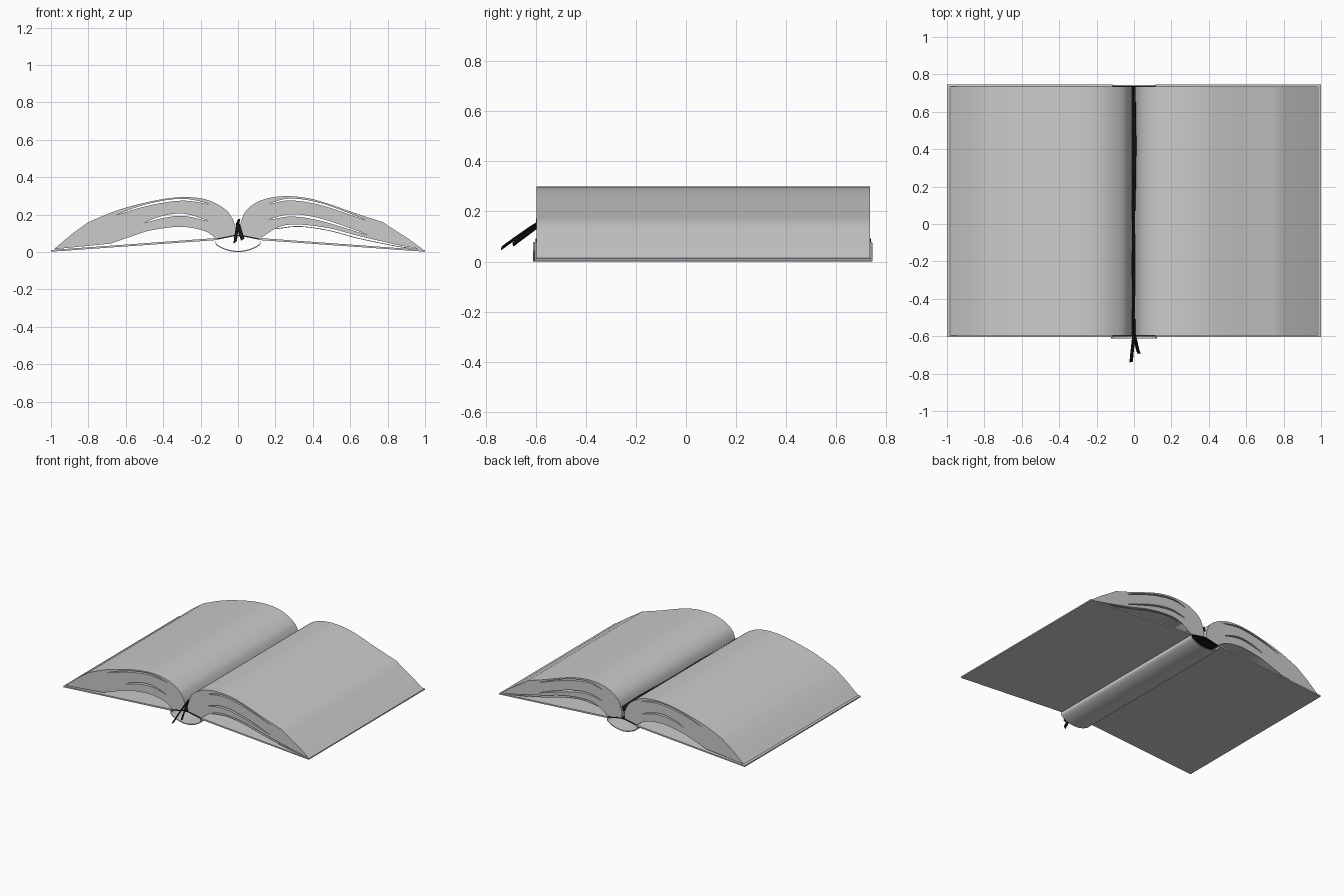
import bpy
import math
from mathutils import Vector

if "Cube" in bpy.data.objects:
    bpy.data.objects.remove(bpy.data.objects["Cube"])


def material(name, v):
    m = bpy.data.materials.new(name)
    m.diffuse_color = (v, v, v, 1)
    m.use_nodes = True
    m.node_tree.nodes["Principled BSDF"].inputs["Base Color"].default_value = m.diffuse_color
    return m


GREY = material("light grey", 0.6)
BLACK = material("ribbon black", 0.008)


def smooth(pts, n=5):
    """Catmull-Rom curve through 2D points."""
    p = [Vector(q) for q in pts]
    p = [2 * p[0] - p[1]] + p + [2 * p[-1] - p[-2]]
    out = []
    for i in range(1, len(p) - 2):
        a, b, c, d = p[i - 1:i + 3]
        for k in range(n):
            t = k / n
            out.append(0.5 * (2 * b + (c - a) * t + (2 * a - 5 * b + 4 * c - d) * t * t
                              + (3 * b - a - 3 * c + d) * t ** 3))
    return [tuple(q) for q in out + [p[-2]]]


def finish(ob, angle=20):
    bpy.ops.object.select_all(action='DESELECT')
    ob.select_set(True)
    bpy.context.view_layer.objects.active = ob
    bpy.ops.object.shade_smooth_by_angle(angle=math.radians(angle))


def extrude(name, loops, y0, y1, mat):
    """Fill x-z outlines (inner loops become holes) and extrude them along y."""
    cu = bpy.data.curves.new(name, 'CURVE')
    cu.dimensions = '2D'
    cu.fill_mode = 'BOTH'
    cu.extrude = (y1 - y0) / 2
    for loop in loops:
        s = cu.splines.new('POLY')
        s.points.add(len(loop) - 1)
        for pt, (x, z) in zip(s.points, loop):
            pt.co = (x, z, 0, 1)
        s.use_cyclic_u = True
    tmp = bpy.data.objects.new(name + "_curve", cu)
    bpy.context.collection.objects.link(tmp)
    dg = bpy.context.evaluated_depsgraph_get()
    me = bpy.data.meshes.new_from_object(tmp.evaluated_get(dg))
    bpy.data.objects.remove(tmp)
    yc = (y0 + y1) / 2
    for v in me.vertices:
        x, z, y = v.co
        v.co = (x, yc - y, z)
    me.materials.clear()
    me.materials.append(mat)
    ob = bpy.data.objects.new(name, me)
    bpy.context.collection.objects.link(ob)
    finish(ob)
    return ob


def band(pts, t):
    """Closed outline of thickness t above a line of points."""
    return pts + [(x, z + t) for x, z in reversed(pts)]


def slit(pts, t):
    """Thin gap tapering to both ends."""
    c = smooth(pts)
    n = len(c) - 1
    return c + [(c[i][0], c[i][1] + t * math.sin(math.pi * i / n) ** 0.6) for i in range(n - 1, 0, -1)]


# left page block with two gaps between page bundles
left_top = smooth([(-0.80, 0.16), (-0.66, 0.218), (-0.53, 0.256), (-0.39, 0.285), (-0.27, 0.294),
                   (-0.16, 0.278), (-0.07, 0.23), (-0.03, 0.18), (-0.012, 0.13)])
left_low = smooth([(-0.115, 0.07), (-0.18, 0.113), (-0.31, 0.135), (-0.47, 0.115),
                   (-0.58, 0.08), (-0.68, 0.045)])
extrude("left_pages",
        [left_top + [(-0.015, 0.09)] + left_low + [(-0.985, 0.015), (-0.88, 0.103)],
         slit([(-0.65, 0.198), (-0.48, 0.248), (-0.30, 0.275), (-0.15, 0.256)], 0.011),
         slit([(-0.50, 0.155), (-0.40, 0.182), (-0.29, 0.193), (-0.16, 0.166)], 0.013)],
        -0.597, 0.735, GREY)

# right page block with two gaps
right_top = smooth([(0.006, 0.13), (0.035, 0.21), (0.09, 0.26), (0.17, 0.29), (0.27, 0.299),
                    (0.38, 0.287), (0.49, 0.256), (0.62, 0.21), (0.775, 0.16)])
right_low = smooth([(0.87, 0.034), (0.65, 0.085), (0.49, 0.127), (0.33, 0.147), (0.22, 0.135), (0.115, 0.07)])
extrude("right_pages",
        [right_top + [(0.81, 0.136), (0.91, 0.072), (0.99, 0.014)] + right_low + [(0.012, 0.09)],
         slit([(0.165, 0.256), (0.28, 0.276), (0.45, 0.249), (0.69, 0.168)], 0.011),
         slit([(0.165, 0.172), (0.29, 0.19), (0.45, 0.165), (0.69, 0.092)], 0.013)],
        -0.597, 0.735, GREY)

# loose last page below the right block
extrude("loose_page", [band(smooth([(0.2, 0.122), (0.33, 0.135), (0.49, 0.112), (0.65, 0.07),
                                    (0.86, 0.027), (0.985, 0.012)]), 0.004)], -0.597, 0.735, GREY)

# cover boards
for side, name in ((-1, "left_cover"), (1, "right_cover")):
    extrude(name, [[(side, 0.002), (side, 0.011), (side * 0.115, 0.075), (side * 0.115, 0.064)]],
            -0.605, 0.745, GREY)

# rounded hollow spine
outer = smooth([(-0.118, 0.072), (-0.118, 0.04), (-0.065, 0.011), (0, 0), (0.065, 0.011),
                (0.118, 0.04), (0.118, 0.072)])
extrude("spine", [band(outer, 0.006)], -0.611, 0.744, GREY)

# dark binding strip under the pages
extrude("binding", [band([(-0.115, 0.066), (-0.015, 0.086), (0.015, 0.086), (0.115, 0.066)], 0.006)],
        -0.601, 0.739, BLACK)


def ribbon(name, path, width):
    """Flat strip following path; width is a sideways vector."""
    w = Vector(width) / 2
    verts = [Vector(p) + s * w for p in path for s in (-1, 1)]
    faces = [(2 * i, 2 * i + 1, 2 * i + 3, 2 * i + 2) for i in range(len(path) - 1)]
    me = bpy.data.meshes.new(name)
    me.from_pydata(verts, [], faces)
    me.materials.append(BLACK)
    ob = bpy.data.objects.new(name, me)
    bpy.context.collection.objects.link(ob)
    mod = ob.modifiers.new("thickness", 'SOLIDIFY')
    mod.thickness = 0.003
    mod.offset = 0
    finish(ob, 30)


# bookmark ribbon lying in the gutter, with two loose tails
gutter = [(0.005 * math.sin(i * 0.55), 0.735 - i * 1.335 / 12, 0.158 + 0.004 * math.sin(i)) for i in range(13)]
ribbon("bookmark", gutter, (0.012, 0, 0.03))
ribbon("bookmark_tail_long", [(0, -0.59, 0.155), (-0.004, -0.63, 0.13), (-0.011, -0.69, 0.088),
                              (-0.015, -0.738, 0.053)], (0.017, 0.004, 0.014))
ribbon("bookmark_tail_short", [(0, -0.59, 0.145), (0.01, -0.63, 0.115), (0.019, -0.67, 0.085),
                               (0.026, -0.692, 0.068)], (0.017, -0.004, 0.014))
